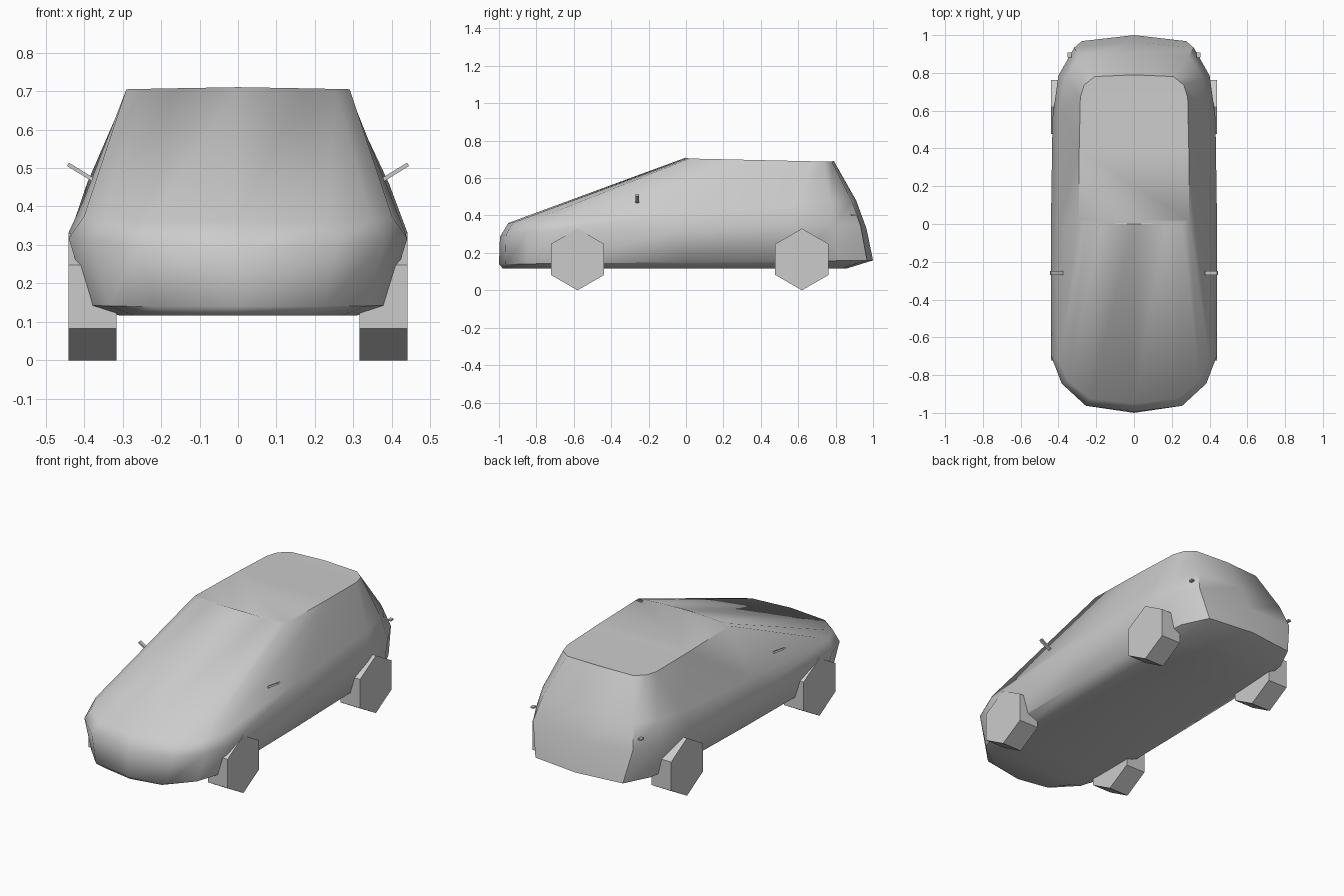
import bpy, bmesh
from math import pi, radians
from mathutils import Matrix

if "Cube" in bpy.data.objects:
    bpy.data.objects.remove(bpy.data.objects["Cube"])

GREY = (0.6, 0.6, 0.6, 1)
paint = bpy.data.materials.new("plain_grey")
paint.use_nodes = True
paint.diffuse_color = GREY
paint.node_tree.nodes["Principled BSDF"].inputs["Base Color"].default_value = GREY


def finish(bm, name, smooth_angle=None):
    """Turn a bmesh into a named, painted object."""
    bmesh.ops.recalc_face_normals(bm, faces=bm.faces)
    mesh = bpy.data.meshes.new(name)
    bm.to_mesh(mesh)
    bm.free()
    mesh.materials.append(paint)
    obj = bpy.data.objects.new(name, mesh)
    bpy.context.collection.objects.link(obj)
    if smooth_angle:
        bpy.ops.object.select_all(action="DESELECT")
        obj.select_set(True)
        bpy.context.view_layer.objects.active = obj
        bpy.ops.object.shade_smooth_by_angle(angle=radians(smooth_angle))
    return obj


# Plan outline from nose to tail: share of width, then share of corner length
NOSE = [(0, 0), (0.58, 0.11), (0.87, 0.5), (1, 1)]
TAIL = [(0.98, 1), (0.91, 0.45), (0.72, 0.08), (0, 0)]


def body_ring(bm, width, front, rear, z_front, z_rear, nose, tail, crown=0):
    """One closed outline around the body, sloping from front to rear."""
    half = [(u * width, front + v * nose) for u, v in NOSE]
    half.append((width, (front + rear) / 2))
    half += [(u * width, rear - v * tail) for u, v in TAIL]
    outline = half + [(-x, y) for x, y in half[-2:0:-1]]
    verts = []
    for x, y in outline:
        t = (y - front) / (rear - front)
        z = z_front + t * (z_rear - z_front) - crown * abs(x) / width
        verts.append(bm.verts.new((x, y, z)))
    return verts


def cap(bm, ring):
    """Close a ring with strips running across the body."""
    count = len(ring)
    for i in range(count // 2):
        strip = [ring[i], ring[i + 1], ring[-i - 1], ring[-i % count]]
        bm.faces.new(list(dict.fromkeys(strip)))


# Body shell: floor, bumper line, waist, window line and roof
bm = bmesh.new()
rings = [
    body_ring(bm, 0.31, -0.98, 0.86, 0.117, 0.117, 0.3, 0.35),
    body_ring(bm, 0.385, -1.0, 1.0, 0.14, 0.16, 0.3, 0.4),
    body_ring(bm, 0.44, -0.995, 0.965, 0.285, 0.33, 0.3, 0.4, -0.025),
    body_ring(bm, 0.40, -0.95, 0.91, 0.36, 0.48, 0.23, 0.3),
    body_ring(bm, 0.29, 0.0, 0.79, 0.71, 0.692, 0.02, 0.12, 0.005),
]
for low, high in zip(rings, rings[1:]):
    for i in range(len(low)):
        j = (i + 1) % len(low)
        bm.faces.new((low[i], low[j], high[j], high[i]))
cap(bm, rings[0])
cap(bm, rings[-1])
finish(bm, "car_body", 50)

# Six-sided wheels standing on a corner
for side, side_name in ((1, "left"), (-1, "right")):
    for y, end in ((-0.58, "front"), (0.62, "rear")):
        bm = bmesh.new()
        place = Matrix.Translation((side * 0.378, y, 0.165)) @ Matrix.Rotation(pi / 2, 4, "Y")
        bmesh.ops.create_cone(bm, cap_ends=True, segments=6, radius1=0.165,
                              radius2=0.165, depth=0.125, matrix=place)
        low = min(v.co.z for v in bm.verts)
        if low > 0.01:
            bmesh.ops.rotate(bm, verts=bm.verts, cent=place.translation,
                             matrix=Matrix.Rotation(pi / 6, 3, "X"))
        finish(bm, f"{end}_{side_name}_wheel")

    # Slim slanted mirror blade, and a small marker on the rear corner
    for name, spot, size, tilt in (
        ("mirror", (side * 0.41, -0.26, 0.49), (0.075, 0.02, 0.01), -0.55),
        ("rear_marker", (side * 0.342, 0.895, 0.405), (0.02, 0.025, 0.008), 0),
    ):
        bm = bmesh.new()
        place = (Matrix.Translation(spot) @ Matrix.Rotation(side * tilt, 4, "Y")
                 @ Matrix.Diagonal((*size, 1)))
        bmesh.ops.create_cube(bm, size=1, matrix=place)
        finish(bm, f"{side_name}_{name}")
